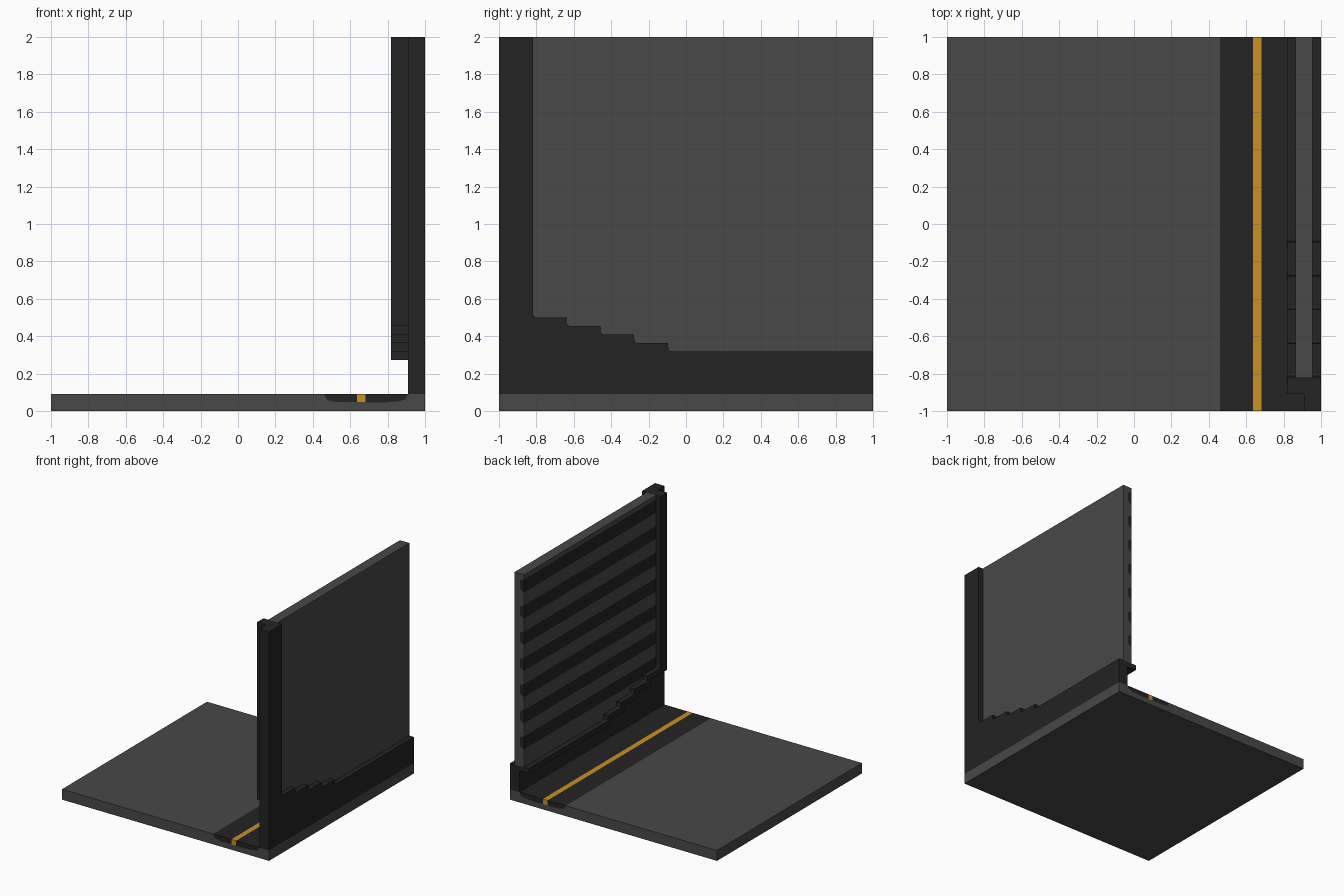
import bpy, bmesh

if "Cube" in bpy.data.objects:
    bpy.data.objects.remove(bpy.data.objects["Cube"])


def material(name, rgb):
    m = bpy.data.materials.new(name)
    m.diffuse_color = (*rgb, 1)
    m.use_nodes = True
    m.node_tree.nodes["Principled BSDF"].inputs["Base Color"].default_value = m.diffuse_color
    return m


GREY = material("panel grey", (0.065, 0.065, 0.065))
DARK = material("dark trim", (0.0168, 0.0168, 0.0168))
AMBER = material("amber stripe", (0.60, 0.28, 0.016))


def prisms(name, parts, axis, mat):
    """Extrude 2D profiles along an axis; parts = [(profile, start, end)].
    axis 'y': profile is (x, z); axis 'x': profile is (y, z)."""
    bm = bmesh.new()
    for pts, a, b in parts:
        def put(p, t):
            return (p[0], t, p[1]) if axis == 'y' else (t, p[0], p[1])
        va = [bm.verts.new(put(p, a)) for p in pts]
        vb = [bm.verts.new(put(p, b)) for p in pts]
        n = len(pts)
        bm.faces.new(va)
        bm.faces.new(vb[::-1])
        for i in range(n):
            j = (i + 1) % n
            bm.faces.new((va[i], vb[i], vb[j], va[j]))
    bmesh.ops.recalc_face_normals(bm, faces=bm.faces)
    me = bpy.data.meshes.new(name)
    bm.to_mesh(me)
    bm.free()
    me.materials.append(mat)
    ob = bpy.data.objects.new(name, me)
    bpy.context.collection.objects.link(ob)
    return ob


U = 1 / 11                      # construction unit
FLOOR = U                       # floor thickness
STEP_Y = [-0.818, -0.64, -0.458, -0.277, -0.095, 1.0]
STEP_Z = [0.5, 0.455, 0.409, 0.364, 0.318]

# Floor with a shallow channel beside the wall
SL, SR = 0.636, 0.682
left = [(0.46, FLOOR), (0.475, 0.06), (0.53, 0.047), (SL, 0.047)]
right = [(SR, 0.047), (0.77, 0.045), (0.86, 0.052), (0.895, 0.062), (0.909, FLOOR)]
prisms("floor", [([(-1, 0), (-1, FLOOR)] + left + right +
                  [(1, FLOOR), (1, 0)], -1, 1)], 'y', GREY)
prisms("floor_channel_inlay",
       [(left + [(SL, FLOOR)], -1, 1), ([(SR, FLOOR)] + right, -1, 1)], 'y', DARK)
prisms("floor_stripe", [([(SL, 0.047), (SR, 0.047), (SR, FLOOR), (SL, FLOOR)],
                         -1, 1)], 'y', AMBER)

# Stepped upper edge shared by both halves of the wall frame
edge = [(1, STEP_Z[-1])]
for y, z in reversed(list(zip(STEP_Y[:-1], STEP_Z))):
    edge += [(y + 0.016, z), (y + 0.004, z + 0.008), (y, z + 0.022)]
    if z < 0.5:
        edge.append((y, z + 0.0455))
edge.append((STEP_Y[0], 2))

# Outer frame: skirt and corner post standing on the floor
prisms("outer_frame", [([(-1, FLOOR), (1, FLOOR)] + edge + [(-1, 2)],
                        0.909, 1)], 'x', DARK)

# Inner frame: post and stepped ledge that hang clear of the floor
under = [(-0.909, 0.455)]
for y, z in zip(STEP_Y[1:-1], STEP_Z):
    under += [(y - 0.045, z - 0.045), (y - 0.045, z - 0.0905)]
under.append((1, 0.273))
prisms("inner_frame", [(under + edge + [(-0.909, 2)], 0.818, 0.909)], 'x', DARK)

# Wall panel with horizontal grooves, one length for each step
XI, XO = 0.864, 0.955


def groove(c):
    return [(XI, c + 0.057), (XI + 0.022, c + 0.052), (XI + 0.042, c + 0.03),
            (XI + 0.042, c - 0.03), (XI + 0.022, c - 0.052), (XI, c - 0.057)]


centres = [1.903 - i * 0.2285 for i in range(7)]
parts = []
for i, z in enumerate(STEP_Z):
    bottom = z if i == 4 else z - 0.03
    prof = [(XO, bottom), (XO, 2), (XI, 2)]
    for c in centres:
        prof += groove(c)
    prof.append((XI, min(bottom, centres[-1] - 0.06)))
    parts.append((prof, STEP_Y[i], STEP_Y[i + 1]))
prisms("wall_panel", parts, 'y', GREY)
prisms("wall_panel_strips", [(groove(c), STEP_Y[0], 1) for c in centres], 'y', DARK)
